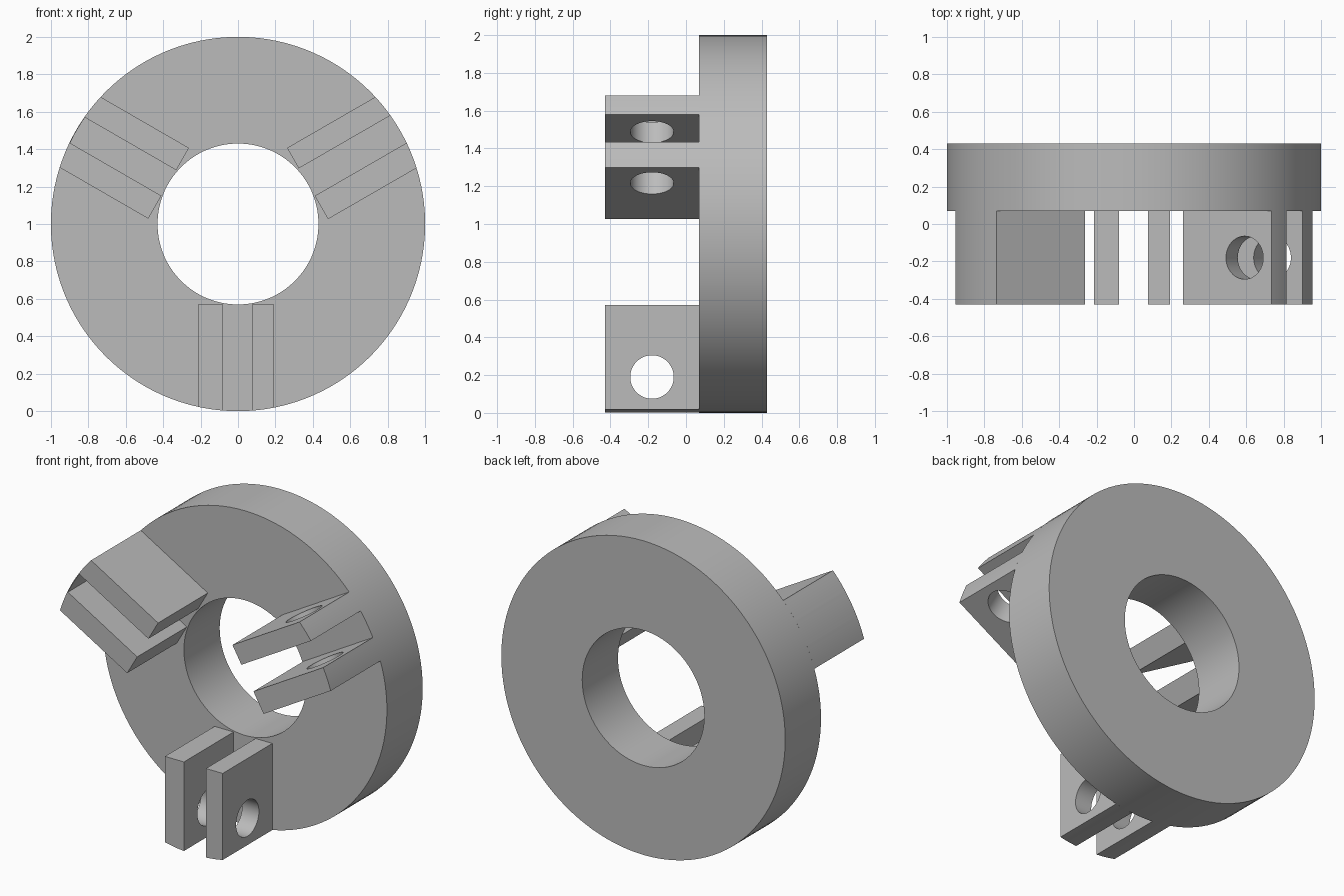
import bpy, bmesh
from math import radians, sqrt, tau
from mathutils import Matrix, Vector

default = bpy.data.objects.get("Cube")
if default:
    bpy.data.objects.remove(default, do_unlink=True)

BORE, BACK, FACE, FRONT = 0.43, 0.43, 0.07, -0.43
CENTRE = Matrix.Translation((0, 0, 1))

grey = bpy.data.materials.new("plain_grey")
grey.use_nodes = True
colour = (0.5, 0.5, 0.5, 1)
grey.diffuse_color = colour
grey.node_tree.nodes["Principled BSDF"].inputs["Base Color"].default_value = colour


def make_object(name, bm):
    bmesh.ops.recalc_face_normals(bm, faces=bm.faces)
    mesh = bpy.data.meshes.new(name)
    bm.to_mesh(mesh)
    bm.free()
    mesh.materials.append(grey)
    obj = bpy.data.objects.new(name, mesh)
    bpy.context.collection.objects.link(obj)
    return obj


def smooth(obj):
    bpy.ops.object.select_all(action='DESELECT')
    obj.select_set(True)
    bpy.context.view_layer.objects.active = obj
    bpy.ops.object.shade_smooth_by_angle(angle=radians(30))


def prism(name, outline, turn):
    """Extrude an (x, z) outline from the ring face to the front, then turn it about the bore."""
    bm = bmesh.new()
    face = bm.faces.new([bm.verts.new((x, FACE, z)) for x, z in outline])
    out = bmesh.ops.extrude_face_region(bm, geom=[face])
    moved = [v for v in out["geom"] if isinstance(v, bmesh.types.BMVert)]
    bmesh.ops.translate(bm, verts=moved, vec=(0, FRONT - FACE, 0))
    bm.transform(CENTRE @ turn)
    return make_object(name, bm)


def arc(x0, x1, radius=1.0, steps=6):
    """Points on the lower rim between two x positions."""
    xs = [x0 + (x1 - x0) * i / steps for i in range(steps + 1)]
    return [(x, -sqrt(radius * radius - x * x)) for x in xs]


def drill(obj, turn):
    """Cut the pin hole through a plate."""
    bm = bmesh.new()
    bmesh.ops.create_cone(bm, cap_ends=True, segments=48, radius1=0.115, radius2=0.115, depth=1)
    place = Matrix.Translation((0, -0.18, -0.81)) @ Matrix.Rotation(radians(90), 4, 'Y')
    bm.transform(CENTRE @ turn @ place)
    cutter = make_object("pin_hole_cutter", bm)
    cutter.hide_render = True
    mod = obj.modifiers.new("pin_hole", 'BOOLEAN')
    mod.operation, mod.solver, mod.object = 'DIFFERENCE', 'EXACT', cutter
    bpy.context.view_layer.objects.active = obj
    bpy.ops.object.modifier_apply(modifier=mod.name)
    bpy.data.objects.remove(cutter, do_unlink=True)


# Ring: rectangular section spun about the bore axis
bm = bmesh.new()
corners = [(BORE, FACE), (1, FACE), (1, BACK), (BORE, BACK)]
verts = [bm.verts.new((r, y, 0)) for r, y in corners]
edges = [bm.edges.new((verts[i], verts[(i + 1) % 4])) for i in range(4)]
bmesh.ops.spin(bm, geom=verts + edges, cent=(0, 0, 0), axis=(0, 1, 0), angle=tau, steps=120)
bmesh.ops.remove_doubles(bm, verts=bm.verts, dist=0.0001)
bm.transform(CENTRE)
smooth(make_object("ring", bm))

# Three forked lugs, each a pair of drilled plates
lugs = {
    "bottom": (0, [(-0.214, -0.08), (0.075, 0.193)]),
    "upper_left": (120, [(-0.218, -0.075), (0.095, 0.221)]),
    "upper_right": (240, [(-0.221, -0.084), (0.074, 0.215)]),
}
for side, (degrees, plates) in lugs.items():
    turn = Matrix.Rotation(radians(-degrees), 4, 'Y')
    for number, (x0, x1) in enumerate(plates, 1):
        outline = [(x1, -BORE), (x0, -BORE)] + arc(x0, x1)
        plate = prism(f"{side}_lug_plate_{number}", outline, turn)
        drill(plate, turn)
        smooth(plate)

# Thin skin closing the outer end of one fork
x0, x1 = lugs["upper_right"][1][0][1], lugs["upper_right"][1][1][0]
skin = prism("upper_right_lug_skin", arc(x0, x1) + arc(x1, x0, 0.996),
             Matrix.Rotation(radians(-240), 4, 'Y'))
smooth(skin)
